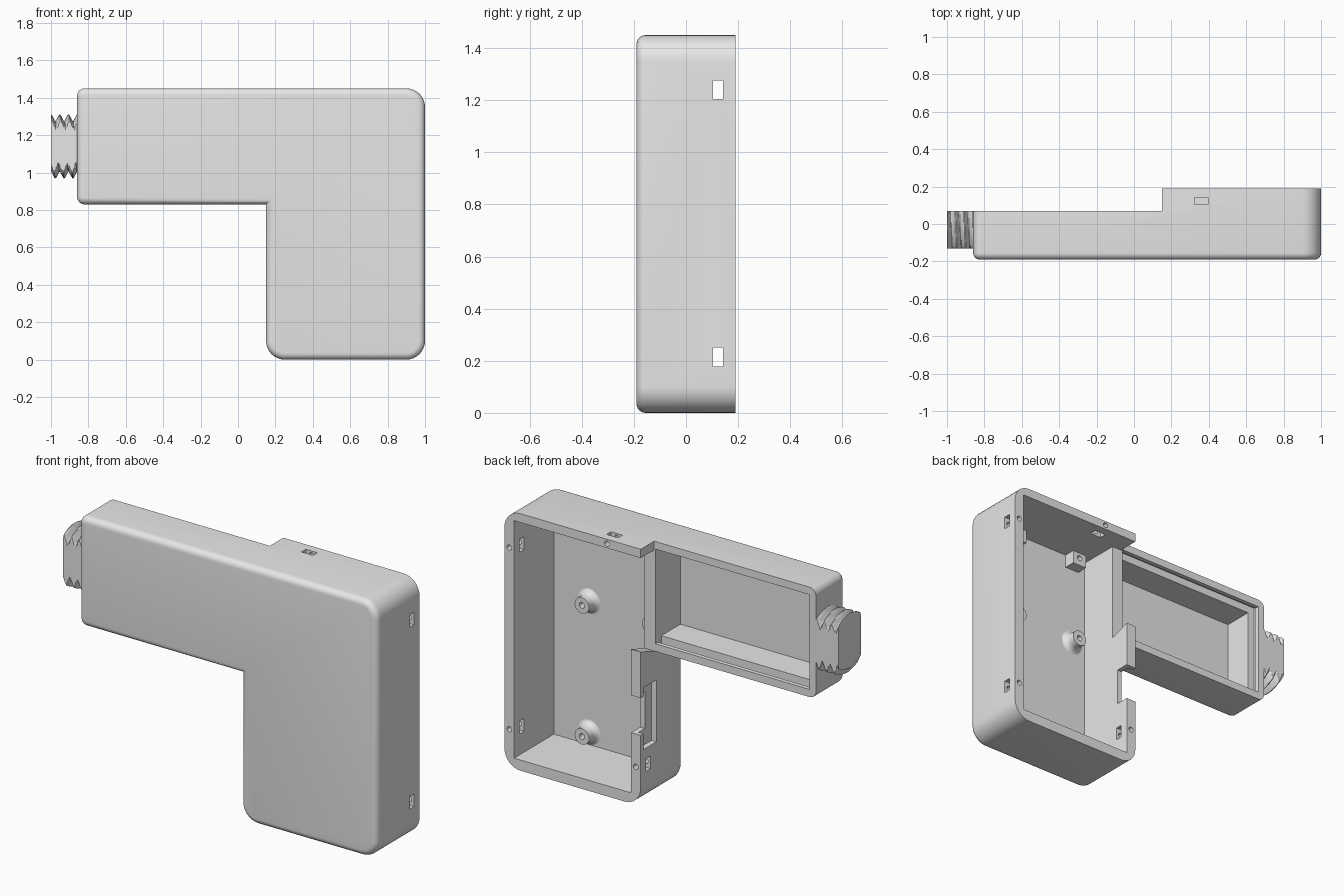
import bpy, bmesh, math
from mathutils import Vector

if "Cube" in bpy.data.objects:
    bpy.data.objects.remove(bpy.data.objects["Cube"])

grey = bpy.data.materials.new("light_grey")
grey.diffuse_color = (0.8, 0.8, 0.8, 1)
grey.use_nodes = True
grey.node_tree.nodes["Principled BSDF"].inputs["Base Color"].default_value = grey.diffuse_color


def finish(name, bm, smooth=True):
    bmesh.ops.recalc_face_normals(bm, faces=bm.faces)
    me = bpy.data.meshes.new(name)
    bm.to_mesh(me)
    bm.free()
    ob = bpy.data.objects.new(name, me)
    bpy.context.collection.objects.link(ob)
    me.materials.append(grey)
    if smooth:
        shade(ob)
    return ob


def shade(ob):
    bpy.ops.object.select_all(action='DESELECT')
    ob.select_set(True)
    bpy.context.view_layer.objects.active = ob
    bpy.ops.object.shade_smooth_by_angle(angle=math.radians(32))


def loft(name, rings, closed=False, smooth=True):
    """Skin a list of equal rings; cap the ends unless closed."""
    bm = bmesh.new()
    vs = [[bm.verts.new(p) for p in r] for r in rings]
    n = len(vs[0])
    for a, b in zip(vs, vs[1:]):
        for i in range(n):
            j = (i + 1) % n
            bm.faces.new((a[i], a[j], b[j], b[i]))
    if not closed:
        bm.faces.new(vs[0])
        bm.faces.new(vs[-1])
    return finish(name, bm, smooth)


def box(name, x, y, z):
    rings = [[(a, y[0], z[0]), (a, y[1], z[0]), (a, y[1], z[1]), (a, y[0], z[1])] for a in x]
    return loft(name, rings, smooth=False)


def cut(target, cutter):
    cutter.hide_render = True
    mod = target.modifiers.new("cut", 'BOOLEAN')
    mod.operation = 'DIFFERENCE'
    mod.solver = 'EXACT'
    mod.object = cutter
    bpy.context.view_layer.objects.active = target
    bpy.ops.object.modifier_apply(modifier=mod.name)
    bpy.data.objects.remove(cutter)


# L-shaped outline: corner x, z, radius, start angle, inward offset direction
CORNERS = [(0.15, 0.0, 0.1, 180, 1, 1), (1.0, 0.0, 0.1, 270, -1, 1),
           (1.0, 1.45, 0.1, 0, -1, -1), (-0.86, 1.45, 0.04, 90, 1, -1),
           (-0.86, 0.83, 0.04, 180, 1, 1), (0.15, 0.83, 0.0, 0, 1, 1)]


def outline(inset, y):
    pts = []
    for x, z, r, start, sx, sz in CORNERS:
        if r == 0:
            pts.append((x + sx * inset, y, z + sz * inset))
            continue
        cx, cz = x + sx * r, z + sz * r
        for k in range(9):
            a = math.radians(start + 90 * k / 8)
            pts.append((cx + (r - inset) * math.cos(a), y, cz + (r - inset) * math.sin(a)))
    return pts


# Housing with rounded front edge
F = 0.035
rings = []
for k in range(7):
    a = math.pi / 2 * k / 6
    rings.append(outline(F * (1 - math.sin(a)), -0.19 + F * (1 - math.cos(a))))
rings.append(outline(0, 0.19))
housing = loft("housing", rings, smooth=False)

# Lowered back of the arm, with a sloped end on the wall below it
cut(housing, box("arm_step", (-1.2, 0.15), (0.07, 0.4), (0.7, 1.6)))
ramp = [(0.07, 0.83), (0.4, 0.94), (0.4, 1.40), (0.07, 1.40)]
cut(housing, loft("ramp", [[(x, y, z) for y, z in ramp] for x in (0.12, 0.23)], smooth=False))

# Main chamber, arm chamber and lid groove
cut(housing, box("main_chamber", (0.21, 0.94), (-0.165, 0.4), (0.06, 1.40)))
cut(housing, box("arm_chamber", (-0.79, 0.14), (-0.15, 0.3), (0.90, 1.38)))
cut(housing, box("lid_opening", (-0.82, 0.14), (0.045, 0.3), (0.873, 1.407)))
cut(housing, box("lid_groove", (-0.83, 0.14), (0.02, 0.046), (0.857, 1.423)))

# Connector port: outer pocket and inner notch in the side wall
cut(housing, box("port_pocket", (0.1, 0.18), (0.05, 0.165), (0.31, 0.66)))
cut(housing, box("port_notch", (0.1, 0.25), (0.11, 0.4), (0.40, 0.61)))

# Nut slots through the walls and screw holes in the rim
for x, z, along_x in ((0.36, 1.425, False), (0.97, 1.24, True), (0.97, 0.215, True), (0.18, 0.215, True)):
    dx, dz = (0.06, 0.036) if along_x else (0.036, 0.06)
    cut(housing, box("nut_slot", (x - dx, x + dx), (0.103, 0.142), (z - dz, z + dz)))
    hole = [[(x + 0.015 * math.cos(t * math.pi / 8), y, z + 0.015 * math.sin(t * math.pi / 8))
             for t in range(16)] for y in (0.06, 0.3)]
    cut(housing, loft("screw_hole", hole, smooth=False))
shade(housing)


# Board standoffs with flared foot and pilot hole
def standoff(x, z):
    prof = [(0.085 - 0.04 * math.sin(a), -0.168 + 0.04 * (1 - math.cos(a)))
            for a in [math.pi / 2 * k / 6 for k in range(7)]]
    prof += [(0.045, -0.10), (0.016, -0.10), (0.016, -0.15)]
    rings = [[(x + r * math.cos(t * math.pi / 12), y, z + r * math.sin(t * math.pi / 12))
              for t in range(24)] for r, y in prof]
    return loft("standoff", rings)


for x in (0.30, 0.72):
    for z in (0.13, 0.87):
        standoff(x, z)
    # Upper mounts are blocks that run into the top wall
    block = box("top_mount", (x - 0.045, x + 0.045), (-0.17, -0.10), (1.325, 1.405))
    pilot = [[(x + 0.016 * math.cos(t * math.pi / 8), y, 1.37 + 0.016 * math.sin(t * math.pi / 8))
              for t in range(16)] for y in (-0.15, 0)]
    cut(block, loft("pilot", pilot, smooth=False))

# Threaded spout: helical ridges with two flattened sides
PITCH, N = 0.047, 72
rings = []
for k in range(37):
    x = -1.0 + 0.145 * k / 36
    ring = []
    for i in range(N):
        a = 2 * math.pi * i / N
        phase = ((x + 1) / PITCH + i / N) % 1
        tri = abs(2 * phase - 1)
        r = 0.135 + 0.036 * min(1, max(0, 1.25 * tri - 0.1))
        y = max(-0.1, min(0.1, r * math.sin(a)))
        ring.append((x, -0.03 + y, 1.14 + r * math.cos(a)))
    rings.append(ring)
loft("threaded_spout", rings)
